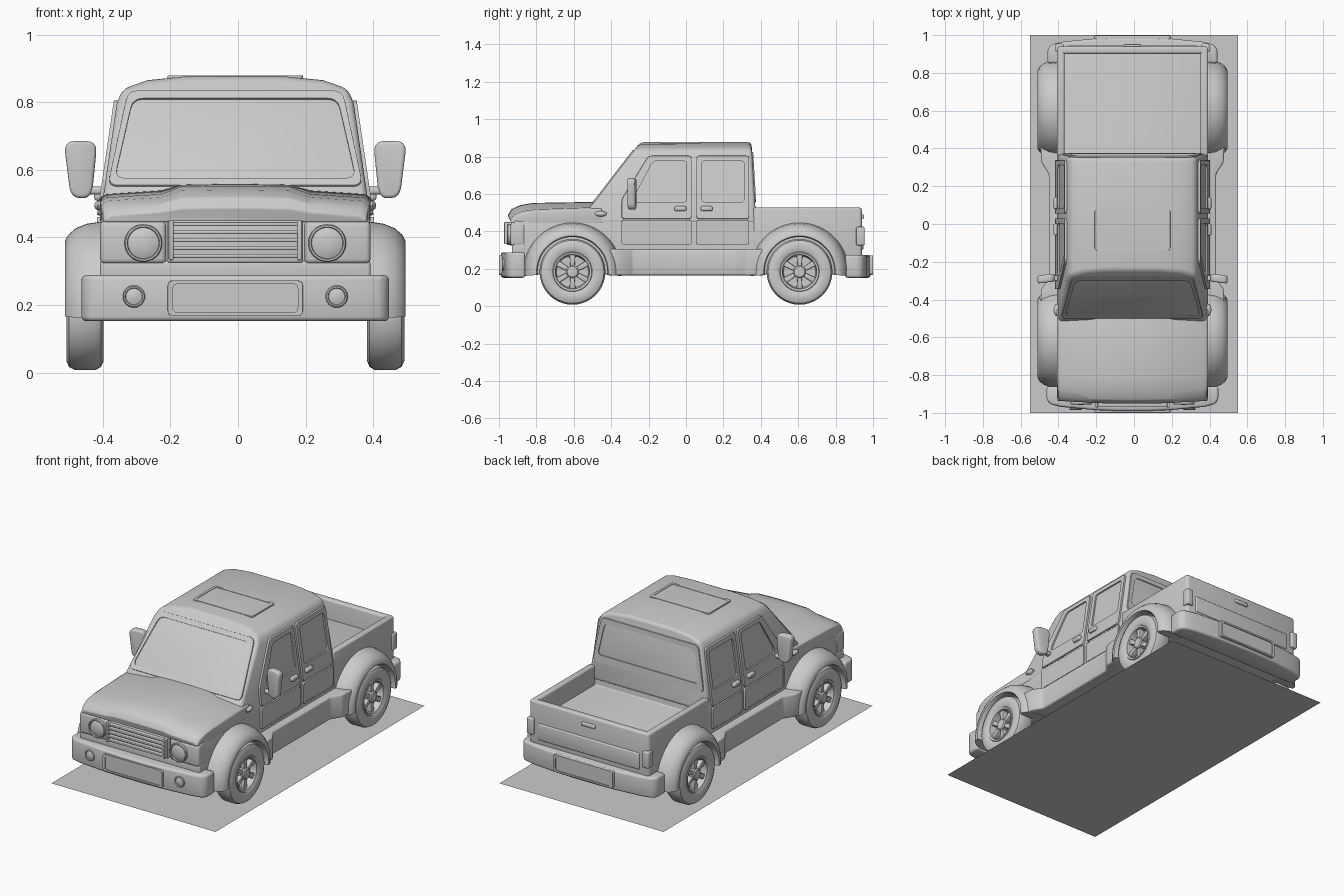
import bpy, bmesh, math
from mathutils import Vector

if "Cube" in bpy.data.objects:
    bpy.data.objects.remove(bpy.data.objects["Cube"])

CX = -0.008          # body sits a touch off the plate centre


def loft(name, rings, mirror=False, bevel=0.0, wrap=False, seg=3, loc=CX):
    """Skin closed rings of points, cap the ends, bevel, optionally mirror in x."""
    bm = bmesh.new()
    vs = [[bm.verts.new(p) for p in r] for r in rings]
    n = len(vs[0])
    for a, b in zip(vs, vs[1:]):
        for i in range(n):
            bm.faces.new((a[i], a[(i + 1) % n], b[(i + 1) % n], b[i]))
    bm.faces.new(vs[0])
    if len(vs) > 1:
        bm.faces.new(vs[-1][::-1])
        bmesh.ops.recalc_face_normals(bm, faces=bm.faces)
    if bevel:
        sharp = [e for e in bm.edges if e.calc_face_angle(0) > math.radians(30)]
        bmesh.ops.bevel(bm, geom=sharp, offset=bevel, segments=seg, profile=0.5,
                        affect='EDGES', clamp_overlap=True)
    if mirror:
        d = bmesh.ops.duplicate(bm, geom=bm.verts[:] + bm.edges[:] + bm.faces[:])['geom']
        for v in d:
            if isinstance(v, bmesh.types.BMVert):
                v.co.x *= -1
        bmesh.ops.reverse_faces(bm, faces=[f for f in d if isinstance(f, bmesh.types.BMFace)])
    me = bpy.data.meshes.new(name)
    bm.to_mesh(me)
    bm.free()
    ob = bpy.data.objects.new(name, me)
    ob.location.x = loc
    bpy.context.collection.objects.link(ob)
    bpy.ops.object.select_all(action='DESELECT')
    ob.select_set(True)
    bpy.context.view_layer.objects.active = ob
    bpy.ops.object.shade_smooth_by_angle(angle=math.radians(35))
    return ob


def box(name, x, y, z, bevel=0.01, mirror=False):
    c = [(x[0], y[0]), (x[1], y[0]), (x[1], y[1]), (x[0], y[1])]
    return loft(name, [[(a, b, h) for a, b in c] for h in z], mirror, bevel)


def rounded(pts, r, n=4):
    """Round the corners of a 2D polygon."""
    out = []
    for i, p in enumerate(pts):
        p, a, b = Vector(p), Vector(pts[i - 1]), Vector(pts[(i + 1) % len(pts)])
        s = p + (a - p).normalized() * min(r, (a - p).length * 0.45)
        e = p + (b - p).normalized() * min(r, (b - p).length * 0.45)
        for k in range(n + 1):
            t = k / n
            out.append(tuple(s * (1 - t) ** 2 + p * 2 * t * (1 - t) + e * t * t))
    return out


def panel(name, outer, inner, at, h, sink, mirror=False, r=0.03):
    """Raised frame with a sunken middle; at(u, v, d) maps to 3D, d is outward."""
    o, i = rounded(outer, r), rounded(inner, r)
    return loft(name, [[at(u, v, d) for u, v in p] for p, d in
                       ((o, -0.012), (o, h * 0.5), ([(u * .97 + a * .03, v * .97 + b * .03)
                        for (u, v), (a, b) in zip(o, i)], h), (i, h), (i, h - sink))], mirror)


def disc(name, prof, cx, cy, cz, axis='Y', mirror=False, n=32):
    """Turned part: prof is (offset along axis, radius)."""
    rings = []
    for o, r in prof:
        ca = [(r * math.cos(2 * math.pi * k / n), r * math.sin(2 * math.pi * k / n)) for k in range(n)]
        rings.append([(cx + o, cy + a, cz + b) if axis == 'X' else (cx + a, cy + o, cz + b) for a, b in ca])
    return loft(name, rings, mirror)


def both(half):
    return half + [(-x, v) for x, v in reversed(half)]


def rect(u0, u1, v0, v1):
    return [(u0, v0), (u1, v0), (u1, v1), (u0, v1)]


def front_y(z): return -0.505 + 0.774 * (z - 0.54)
def back_y(z): return 0.375 - 0.06 * (z - 0.46)
def side_x(z): return 0.40 - 0.147 * max(0, z - 0.46)
def on_side(y, z, d): return (side_x(z) + d, y, z)


# Plate under the truck
loft("base_plate", [[(-.55, -1, 0), (.55, -1, 0), (.55, 1, 0), (-.55, 1, 0)]], loc=0)

# Lower body and cargo bed
side = [(-.92, .17), (-.92, .455), (.37, .47), (.37, .41), (.93, .41), (.93, .17)]
loft("lower_body", [[(x, y, z) for y, z in side] for x in (-.398, .398)], bevel=.008)
box("bed_wall", (.36, .40), (.36, .935), (.20, .527), .01, True)
box("tailgate", (-.395, .395), (.90, .94), (.20, .527), .012)
box("tailgate_ridge", (-.34, .34), (.93, .948), (.30, .40), .008)
box("tailgate_handle", (-.045, .045), (.93, .952), (.468, .49), .006)
box("tail_light", (.365, .408), (.91, .955), (.325, .425), .008, True)

# Cab with sloping windscreen and crowned roof
sec = both([(.40, .44), (.40, .46), (.35, .80), (.332, .84), (.26, .865), (.14, .877)])
loft("cab", [[(x, f(z), z) for x, z in sec] for f in (front_y, back_y)], bevel=.02)
panel("windscreen", both([(.378, .55), (.318, .832)]), both([(.357, .572), (.303, .808)]),
      lambda x, z, d: (x, front_y(z) - d * .79, z + d * .61), .006, .008)
panel("rear_window", both([(.372, .555), (.325, .825)]), both([(.34, .60), (.30, .795)]),
      lambda x, z, d: (x, back_y(z) + d, z), .006, .01)
panel("roof_hatch", rect(-.2, .2, -.14, .08), rect(-.185, .185, -.125, .065),
      lambda x, y, d: (x, y, .875 + d), .004, .003, r=.015)

# Doors, windows and handles
panel("front_door", [(-.345, .465), (-.345, .57), (-.20, .805), (.03, .805), (.03, .465)],
      [(-.275, .557), (-.275, .59), (-.175, .777), (.003, .777), (.003, .557)],
      on_side, .01, .009, True, .02)
panel("rear_door", rect(.055, .338, .465, .805), rect(.083, .312, .557, .777),
      on_side, .01, .009, True, .02)
for nm, a, b in (("front_door_lower", -.345, .03), ("rear_door_lower", .055, .338)):
    panel(nm, rect(a, b, .33, .46), rect(a + .01, b - .01, .34, .452), on_side, .01, .001, True, .012)
for y in (-.03, .11):
    box("door_handle", (.385, .418), (y - .032, y + .032), (.508, .535), .01, True)

# Bonnet
rings = []
for y, w, ze, zc in ((-.45, .40, .53, .556), (-.80, .40, .518, .55), (-.87, .397, .508, .538),
                     (-.915, .392, .49, .517), (-.935, .387, .465, .485)):
    half = [(w, .445), (w, ze - .012), (w - .02, ze), (.22, ze + .010), (.16, zc), (.05, zc + .002)]
    rings.append([(x, y - .018 * (1 - (x / .4) ** 2), z) for x, z in both(half)])
loft("bonnet", rings, bevel=.006)

# Grille and lights
box("grille_back", (-.20, .20), (-.945, -.88), (.325, .45), .006)
for i in range(5):
    z = .345 + i * .0235
    box("grille_slat", (-.187, .187), (-.97, -.93), (z - .006, z + .006), .004)
box("grille_post", (.183, .197), (-.972, -.92), (.332, .45), .004, True)
box("headlight_block", (.205, .40), (-.938, -.86), (.322, .448), .014, True)
disc("headlight", [(.03, .056), (-.014, .056), (-.018, .053), (-.018, .048), (-.010, .046),
                   (-.016, .032), (-.019, .012)], .272, -.938, .383, mirror=True)
loft("side_indicator", [[(.40 + o, -.455 + r * 1.5 * math.cos(a), .494 + r * .7 * math.sin(a))
                         for a in [k * math.pi / 8 for k in range(16)]]
                        for o, r in ((-.02, .021), (.006, .021), (.014, .014), (.017, .005))], True)

# Bumpers with centre plates and fog lights
plan = both([(.455, -.86), (.455, -.93), (.435, -.955), (.38, -.968), (.20, -.985), (.08, -.99)])
loft("front_bumper", [[(x, y, z) for x, y in plan] for z in (.152, .288)], bevel=.014)
plan = both([(.45, .85), (.45, .925), (.43, .95), (.37, .965), (.20, .982), (.08, .986)])
loft("rear_bumper", [[(x, y, z) for x, y in plan] for z in (.152, .275)], bevel=.014)
box("bumper_mount", (-.40, .40), (-.93, -.86), (.27, .33), .008)
for nm, s in (("front_bumper_plate", -1), ("rear_bumper_plate", 1)):
    panel(nm, rect(-.20, .20, .168, .272), rect(-.185, .185, .178, .262),
          lambda x, z, d: (x, s * (.99 + d), z), .009, .006, r=.015)
disc("fog_light", [(.03, .033), (-.012, .033), (-.016, .030), (-.016, .026), (-.012, .024),
                   (-.017, .008)], .30, -.968, .225, mirror=True, n=24)

# Side sills flaring out toward the wheel arches
plan = [(.30, -.42), (.487, -.42), (.482, -.345), (.443, -.285), (.443, .265),
        (.482, .325), (.487, .42), (.30, .42)]
loft("side_sill", [[(x, y, z) for x, y in plan] for z in (.165, .305)], True, .01)

# Wheel arches and wheels
arch = [(.36, .262), (.40, .262), (.44, .256), (.472, .243), (.494, .224), (.504, .205),
        (.504, .192), (.49, .186), (.36, .186)]
for tag, wy in (("front", -.607), ("rear", .607)):
    rings = []
    for k in range(33):
        a = math.radians(-5 + 190 * k / 32)
        rings.append([(x, wy + r * math.cos(a), .184 + r * math.sin(a)) for x, r in arch])
    loft(tag + "_wheel_arch", rings, True)
    disc(tag + "_wheel", [(.39, .10), (.39, .15), (.397, .167), (.412, .176), (.475, .176),
                          (.492, .168), (.50, .15), (.50, .118), (.494, .106), (.498, .103),
                          (.494, .092), (.455, .085), (.452, .02)], 0, wy, .184, 'X', True, 40)
    disc(tag + "_hub", [(.44, .034), (.488, .034), (.494, .028), (.496, .01)], 0, wy, .184, 'X', True, 20)
    for k in range(6):
        a = math.radians(90 + 60 * k)
        c, s = math.cos(a), math.sin(a)
        loft(tag + "_spoke", [[(x, wy + r * c - t * s, .184 + r * s + t * c) for x, t in
                               ((.445, -w), (.485, -w), (.485, w), (.445, w))]
                              for r, w in ((.02, .011), (.092, .016))], True, .004, seg=2)

# Door mirrors
shape = rounded([(.425, .515), (.487, .517), (.508, .685), (.408, .685)], .035, 5)
loft("door_mirror", [[(x, y - .12 * (x - .46), z) for x, z in shape] for y in (-.31, -.268)], True, .01)
box("mirror_arm", (.375, .45), (-.302, -.272), (.527, .55), .008, True)
